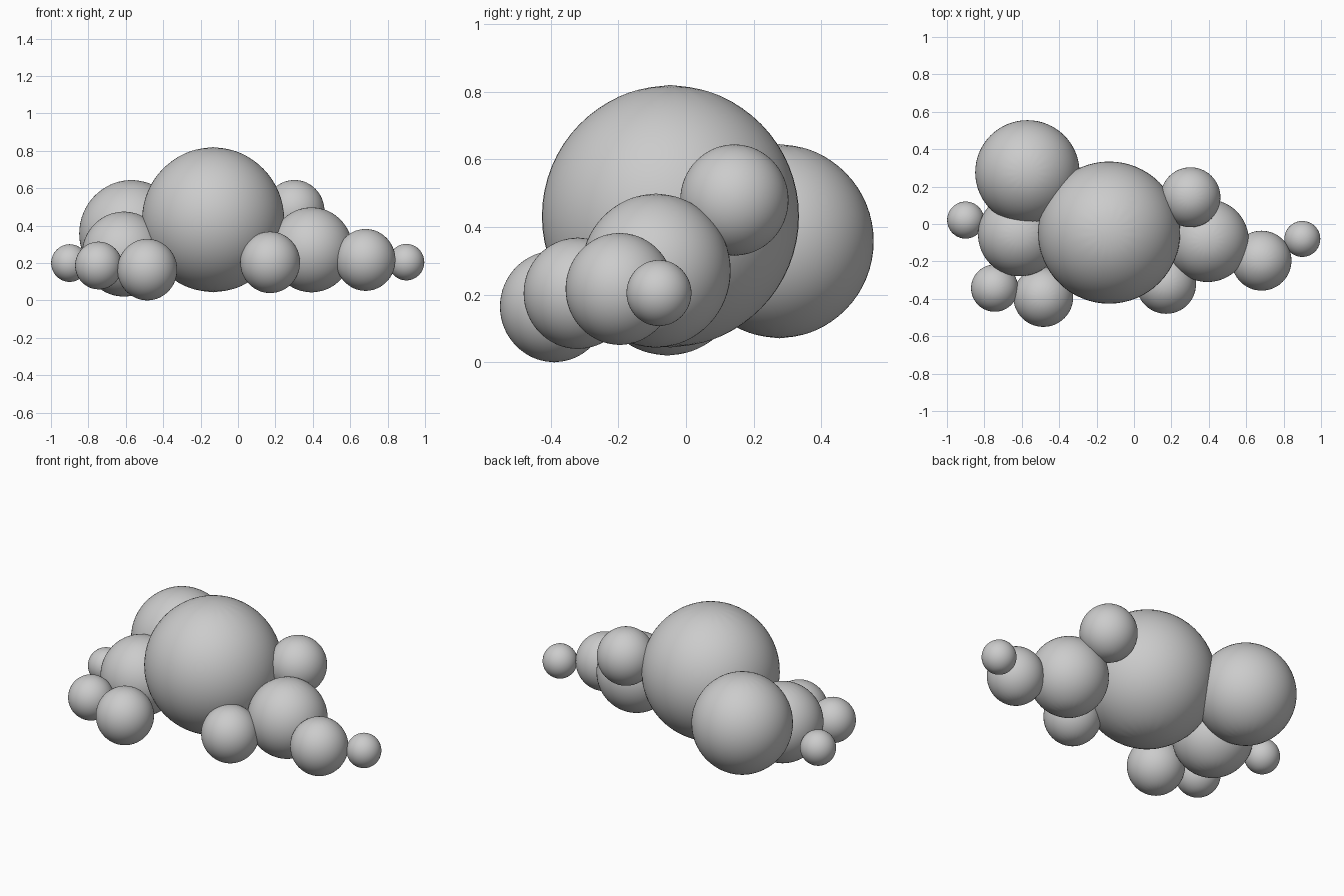
import bpy

if "Cube" in bpy.data.objects:
    bpy.data.objects.remove(bpy.data.objects["Cube"])

# Cloud puffs: name, centre, horizontal radius, vertical radius
PUFFS = [
    ("main_puff", (-0.133, -0.046, 0.432), 0.380, 0.388),
    ("back_left_puff", (-0.570, 0.276, 0.358), 0.279, 0.287),
    ("left_puff", (-0.610, -0.055, 0.248), 0.224, 0.228),
    ("left_tip_puff", (-0.900, 0.021, 0.200), 0.099, 0.101),
    ("front_left_outer_puff", (-0.745, -0.343, 0.187), 0.126, 0.128),
    ("front_left_puff", (-0.485, -0.390, 0.165), 0.160, 0.165),
    ("front_right_puff", (0.172, -0.320, 0.204), 0.160, 0.165),
    ("right_puff", (0.393, -0.089, 0.271), 0.221, 0.228),
    ("right_outer_puff", (0.682, -0.196, 0.217), 0.160, 0.166),
    ("right_tip_puff", (0.900, -0.080, 0.205), 0.096, 0.098),
    ("back_right_puff", (0.302, 0.143, 0.480), 0.160, 0.165),
]


def puff(name, centre, rh, rv):
    # Coarse sphere softened by subdivision, which gently flattens the poles
    bpy.ops.mesh.primitive_uv_sphere_add(segments=16, ring_count=8, radius=1)
    ob = bpy.context.object
    ob.name = name
    mod = ob.modifiers.new("smooth", 'SUBSURF')
    mod.levels = mod.render_levels = 2
    bpy.ops.object.modifier_apply(modifier=mod.name)
    # Fit the softened shape to the wanted radii
    vs = ob.data.vertices
    mx = max(v.co.x for v in vs)
    mz = max(v.co.z for v in vs)
    for v in vs:
        v.co.x *= rh / mx
        v.co.y *= rh / mx
        v.co.z *= rv / mz
    ob.location = centre
    bpy.ops.object.shade_smooth()


for p in PUFFS:
    puff(*p)
